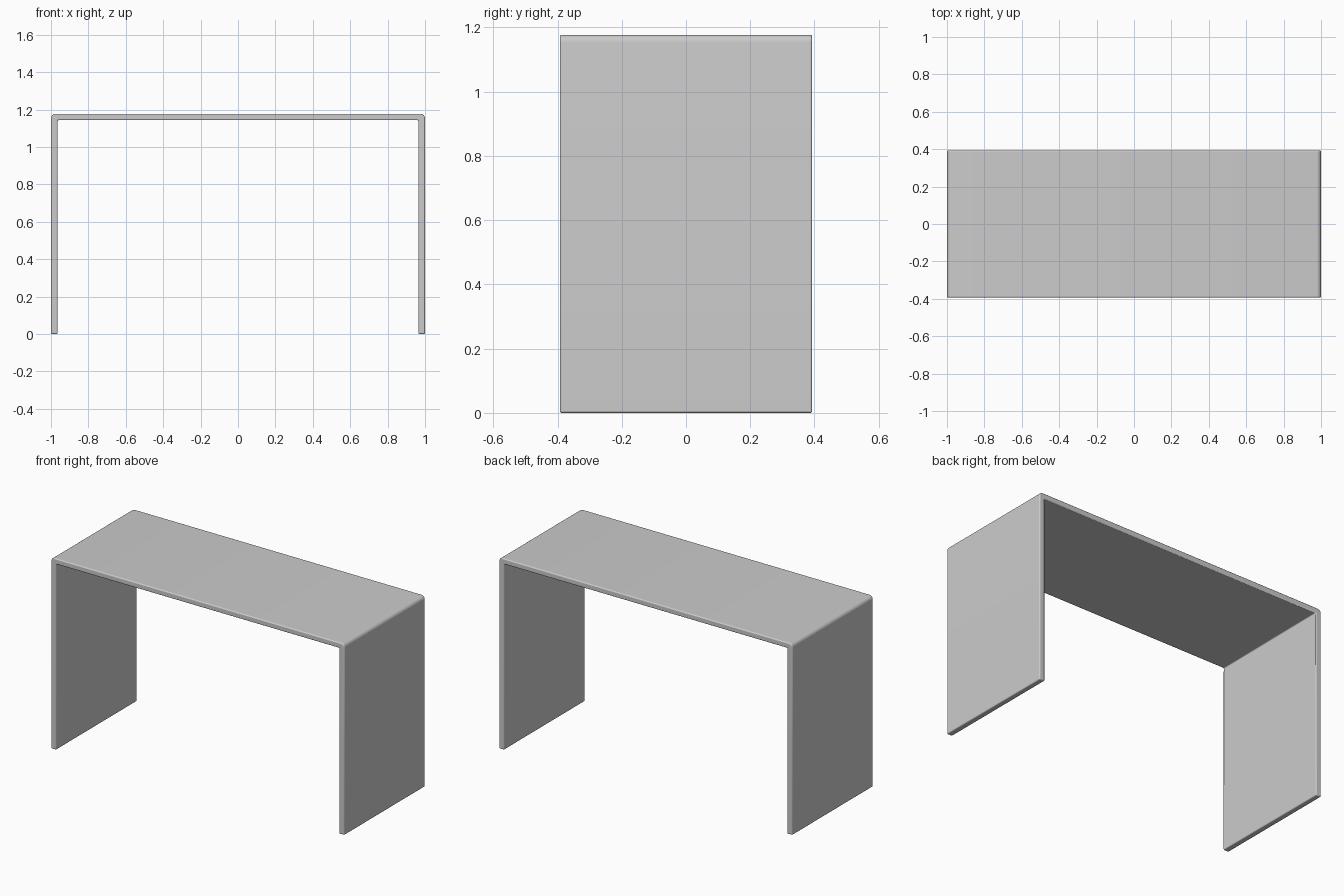
import bpy, bmesh, math

if "Cube" in bpy.data.objects:
    bpy.data.objects.remove(bpy.data.objects["Cube"])

HALF_W, HALF_D, H = 1.0, 0.393, 1.177
LEG_T, TOP_T = 0.036, 0.034
R = 0.024          # rounding of the outer top corners
STEPS = 6


def corner(cx, cz, start):
    """Quarter arc, running clockwise from the start angle."""
    return [(cx + R * math.cos(math.radians(start - 90 * i / STEPS)),
             cz + R * math.sin(math.radians(start - 90 * i / STEPS)))
            for i in range(STEPS + 1)]


# U-shaped front profile: left leg, top, right leg, then the inside
profile = [(-HALF_W, 0)]
profile += corner(-HALF_W + R, H - R, 180)
profile += corner(HALF_W - R, H - R, 90)
profile += [(HALF_W, 0), (HALF_W - LEG_T, 0), (HALF_W - LEG_T, H - TOP_T),
            (-HALF_W + LEG_T, H - TOP_T), (-HALF_W + LEG_T, 0)]

# Extrude the profile from front to back
bm = bmesh.new()
face = bm.faces.new([bm.verts.new((x, -HALF_D, z)) for x, z in profile])
ext = bmesh.ops.extrude_face_region(bm, geom=[face])
verts = [g for g in ext["geom"] if isinstance(g, bmesh.types.BMVert)]
bmesh.ops.translate(bm, verts=verts, vec=(0, 2 * HALF_D, 0))
bmesh.ops.recalc_face_normals(bm, faces=bm.faces)
mesh = bpy.data.meshes.new("waterfall_table")
bm.to_mesh(mesh)
bm.free()
table = bpy.data.objects.new("waterfall_table", mesh)
bpy.context.collection.objects.link(table)

# Softly rounded rims
bev = table.modifiers.new("rim_bevel", "BEVEL")
bev.width = 0.006
bev.segments = 3
bev.limit_method = "ANGLE"
bev.angle_limit = math.radians(60)

bpy.context.view_layer.objects.active = table
table.select_set(True)
bpy.ops.object.shade_smooth_by_angle(angle=math.radians(35))
